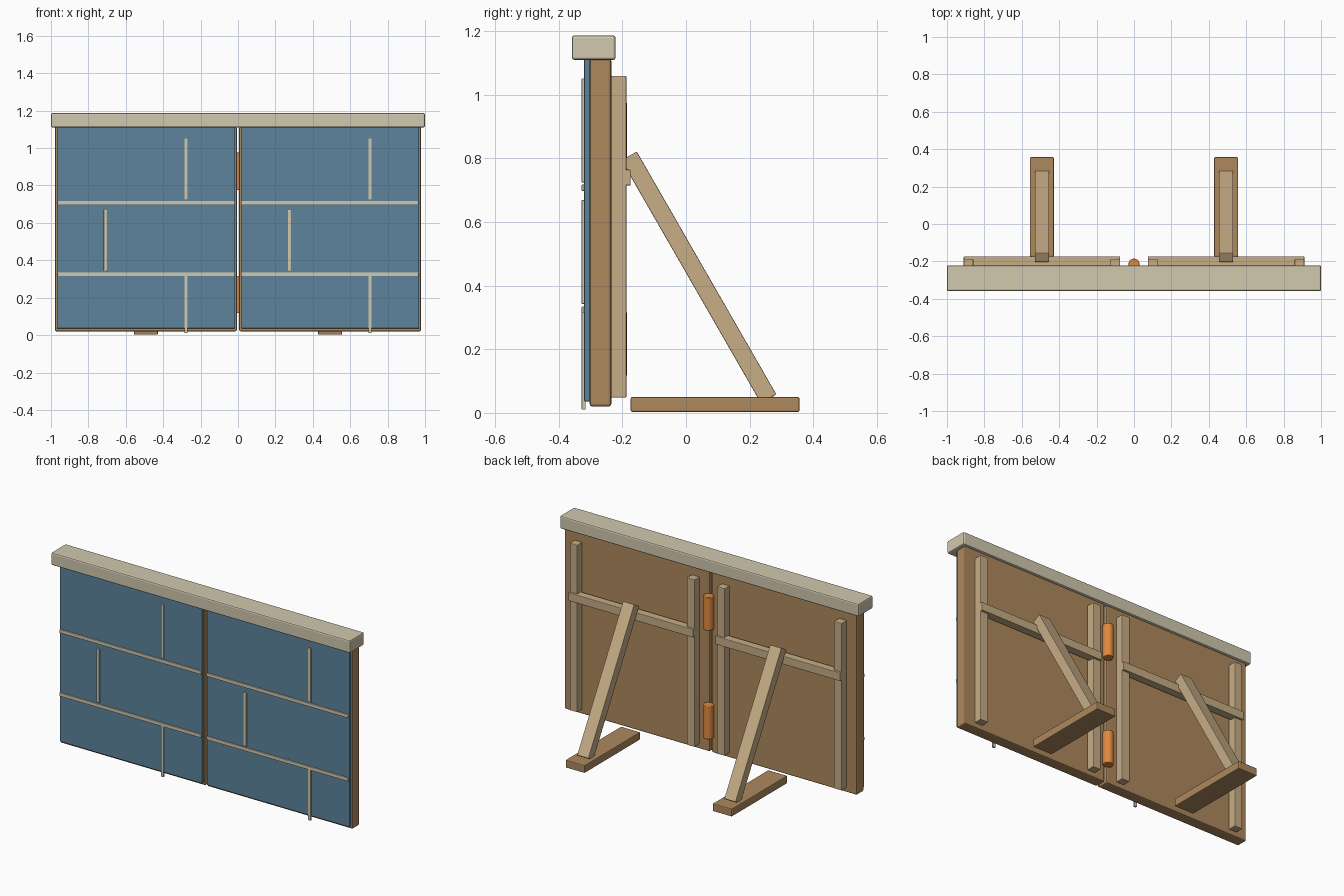
import bpy, math
from mathutils import Vector

if "Cube" in bpy.data.objects:
    bpy.data.objects.remove(bpy.data.objects["Cube"])


def material(name, rgb):
    m = bpy.data.materials.new(name)
    m.diffuse_color = (*rgb, 1)
    m.use_nodes = True
    m.node_tree.nodes["Principled BSDF"].inputs["Base Color"].default_value = m.diffuse_color
    return m


BLUE = material("blue_paint", (0.11, 0.23, 0.33))
WOOD = material("plywood", (0.42, 0.25, 0.11))
PALE = material("pale_timber", (0.57, 0.42, 0.24))
STONE = material("cream_paint", (0.64, 0.58, 0.43))
ORANGE = material("hinge_orange", (0.75, 0.25, 0.05))


def finish(ob, name, mat, bevel):
    ob.name = name
    ob.data.materials.append(mat)
    if bevel:
        b = ob.modifiers.new("soft_edges", 'BEVEL')
        b.width = bevel
        b.segments = 2
        b.limit_method = 'ANGLE'
    return ob


def box(name, x, y, z, mat, bevel=0.003):
    """Box from (min, max) pairs on each axis."""
    lo, hi = Vector((x[0], y[0], z[0])), Vector((x[1], y[1], z[1]))
    bpy.ops.mesh.primitive_cube_add(size=1, location=(lo + hi) / 2)
    ob = bpy.context.object
    for v in ob.data.vertices:
        v.co = v.co * (hi - lo)
    return finish(ob, name, mat, bevel)


def mid(c, w):
    return (c - w / 2, c + w / 2)


# Two identical hinged panels
for side, cx in (("left", -0.4925), ("right", 0.4925)):
    # backing board and painted face
    box(f"{side}_board", mid(cx, 0.972), (-0.303, -0.235), (0.02, 1.115), WOOD, 0.008)
    box(f"{side}_painted_face", mid(cx, 0.953), (-0.32, -0.301), (0.036, 1.113), BLUE)

    # raised mortar lines
    for i, z in enumerate((0.325, 0.708)):
        box(f"{side}_mortar_course_{i}", mid(cx, 0.947), (-0.328, -0.316), mid(z, 0.02), STONE, 0.002)
    for i, (dx, z) in enumerate(((0.214, (0.01, 0.335)), (-0.217, (0.343, 0.669)), (0.214, (0.725, 1.052)))):
        box(f"{side}_mortar_joint_{i}", mid(cx + dx, 0.017), (-0.328, -0.316), z, STONE, 0.002)

    # rear battens and cross rail
    for i, s in enumerate((-1, 1)):
        box(f"{side}_batten_{i}", mid(cx + s * 0.392, 0.052), (-0.236, -0.187), (0.048, 1.06), PALE, 0.004)
    box(f"{side}_cross_rail", mid(cx, 0.836), (-0.222, -0.174), mid(0.74, 0.05), PALE, 0.003)

    # ground foot and diagonal brace
    box(f"{side}_foot", mid(cx, 0.128), (-0.174, 0.357), (0.003, 0.05), WOOD, 0.005)
    top, bottom = Vector((cx, -0.179, 0.808)), Vector((cx, 0.26, 0.044))
    d = top - bottom
    brace = box(f"{side}_brace", mid(0, 0.076), mid(0, 0.056), mid(0, d.length), PALE, 0.003)
    brace.location = (top + bottom) / 2
    brace.rotation_euler.x = math.atan2(-d.y, d.z)

# Coping along the top
box("coping", (-1, 1), (-0.359, -0.221), (1.11, 1.187), STONE, 0.008)

# Hinge barrels between the panels
for name, z in (("lower_hinge", 0.217), ("upper_hinge", 0.875)):
    bpy.ops.mesh.primitive_cylinder_add(vertices=20, radius=0.03, depth=0.2, location=(0, -0.215, z))
    bpy.ops.object.shade_smooth_by_angle()
    finish(bpy.context.object, name, ORANGE, 0.003)
